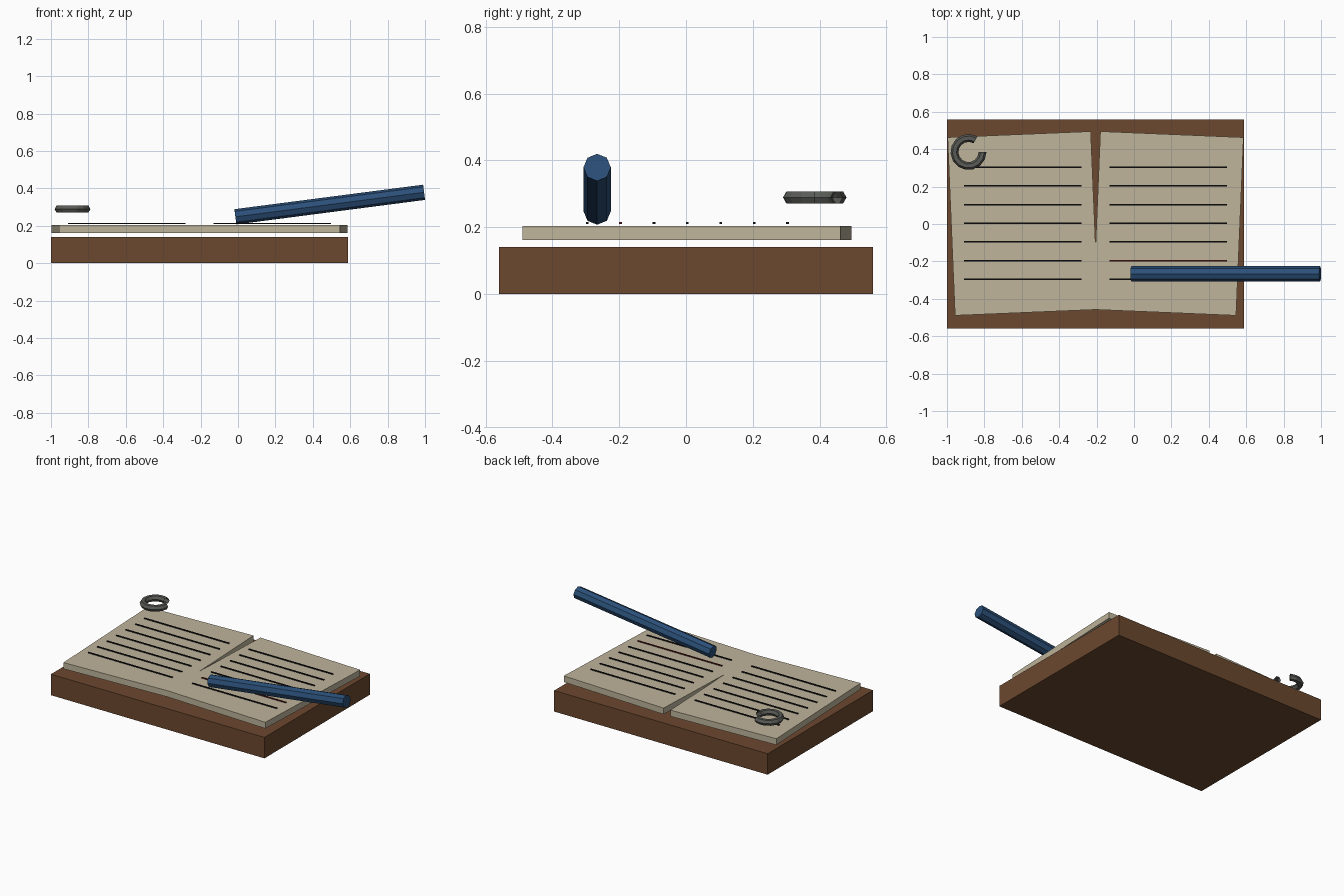
import bpy, bmesh
from math import sin, cos, pi, radians
from mathutils import Vector

if "Cube" in bpy.data.objects:
    bpy.data.objects.remove(bpy.data.objects["Cube"])


def material(name, rgb):
    m = bpy.data.materials.new(name)
    m.diffuse_color = (*rgb, 1)
    m.use_nodes = True
    m.node_tree.nodes["Principled BSDF"].inputs["Base Color"].default_value = m.diffuse_color
    return m


WOOD = material("wood", (0.15, 0.065, 0.028))
PAPER = material("paper", (0.52, 0.46, 0.33))
INK = material("ink", (0.008, 0.008, 0.01))
RED = material("red_ink", (0.12, 0.012, 0.012))
BLUE = material("blue", (0.024, 0.08, 0.19))
METAL = material("metal", (0.10, 0.105, 0.095))


def box(name, center, size, mat, turn=0):
    bpy.ops.mesh.primitive_cube_add(size=1, location=center, rotation=(0, 0, radians(turn)))
    ob = bpy.context.object
    ob.name = name
    ob.scale = size
    ob.data.materials.append(mat)
    return ob


MID = -0.2055  # centre line of the open book

# Wooden base board
box("base_board", (MID, 0, 0.0705), (1.589, 1.12, 0.141), WOOD)

# Two splayed pages with ruled lines
for side, label in ((-1, "left"), (1, "right")):
    x = MID + side * 0.3885
    box(f"{label}_page", (x, 0.003, 0.183), (0.766, 0.953, 0.042), PAPER, -2.4 * side)
    for i in range(7):
        y = 0.304 - i * 0.1
        marked = side == 1 and i == 5
        box(f"{label}_text_line_{i + 1}", (x, y, 0.212), (0.628, 0.008, 0.006),
            RED if marked else INK)

# Pen: octagonal rod leaning up to the right
a, b = Vector((-0.014, -0.266, 0.248)), Vector((0.995, -0.266, 0.379))
axis = b - a
bpy.ops.mesh.primitive_cylinder_add(vertices=8, radius=0.041, depth=axis.length,
                                    location=(a + b) / 2)
pen = bpy.context.object
pen.name = "pen"
pen.rotation_euler = axis.to_track_quat('Z', 'Y').to_euler()
pen.data.materials.append(BLUE)

# Open ring: hexagonal tube swept through 300 degrees, open ends
bm = bmesh.new()
SEG, SIDES, MAJOR, TUBE = 12, 6, 0.075, 0.021
rings = []
for i in range(SEG + 1):
    t = radians(60 + 300 * i / SEG)
    ring = []
    for j in range(SIDES):
        p = 2 * pi * j / SIDES
        r = MAJOR + TUBE * cos(p)
        ring.append(bm.verts.new((r * cos(t), r * sin(t), TUBE * sin(p))))
    rings.append(ring)
for r0, r1 in zip(rings, rings[1:]):
    for j in range(SIDES):
        k = (j + 1) % SIDES
        bm.faces.new((r0[j], r1[j], r1[k], r0[k]))
mesh = bpy.data.meshes.new("open_ring")
bm.to_mesh(mesh)
bm.free()
mesh.materials.append(METAL)
ring_ob = bpy.data.objects.new("open_ring", mesh)
ring_ob.location = (-0.885, 0.385, 0.289)
bpy.context.collection.objects.link(ring_ob)
